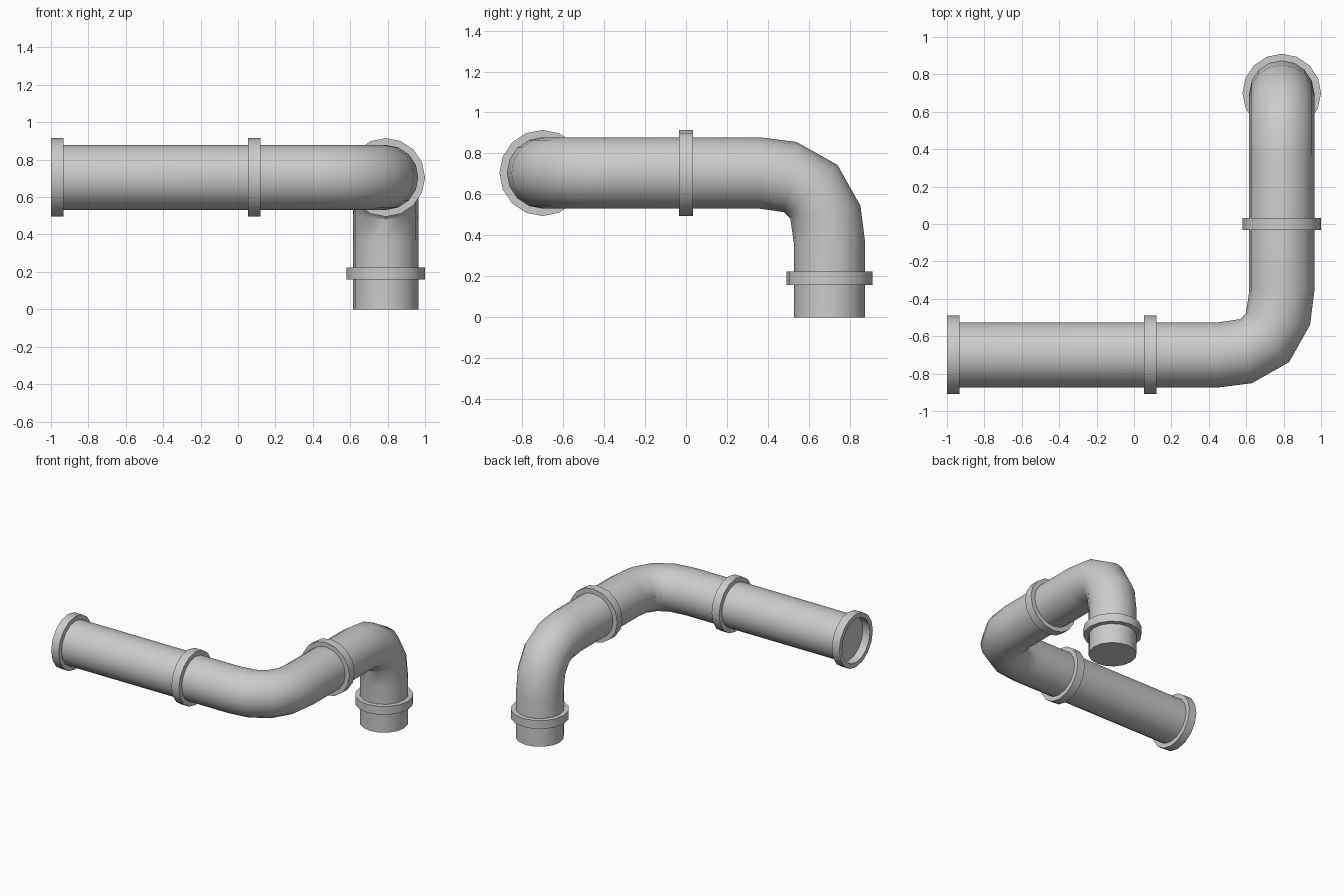
import bpy, bmesh, math
from mathutils import Vector

if "Cube" in bpy.data.objects:
    bpy.data.objects.remove(bpy.data.objects["Cube"])

SIDES = 16
PIPE_R, FLANGE_R, FLANGE_W = 0.174, 0.21, 0.066
X, Y, Z = Vector((1, 0, 0)), Vector((0, 1, 0)), Vector((0, 0, 1))


def circle(bm, c, t, n, r):
    b = t.cross(n)
    return [bm.verts.new(c + r * (math.cos(a) * n + math.sin(a) * b))
            for a in (2 * math.pi * i / SIDES for i in range(SIDES))]


def bridge(bm, a, b):
    for i in range(SIDES):
        j = (i + 1) % SIDES
        bm.faces.new((a[i], a[j], b[j], b[i]))


def finish(bm, name):
    bmesh.ops.recalc_face_normals(bm, faces=bm.faces)
    me = bpy.data.meshes.new(name)
    bm.to_mesh(me)
    bm.free()
    ob = bpy.data.objects.new(name, me)
    bpy.context.collection.objects.link(ob)
    bpy.ops.object.select_all(action='DESELECT')
    ob.select_set(True)
    bpy.context.view_layer.objects.active = ob
    bpy.ops.object.shade_smooth_by_angle(angle=math.radians(35))


def elbow(corner, d1, d2):
    """Centre points and tangents around a bend from direction d1 to d2."""
    steps = [(0.34, 0, 0), (0.191, 0.02, 10), (0.084, 0.084, 45),
             (0.02, 0.191, 80), (0, 0.34, 90)]
    return [(corner - d1 * u + d2 * v,
             d1 * math.cos(math.radians(a)) + d2 * math.sin(math.radians(a)))
            for u, v, a in steps]


# Bent pipe with closed ends
corner_a, corner_b = Vector((0.79, -0.70, 0.705)), Vector((0.79, 0.70, 0.705))
path = [(Vector((-0.937, -0.70, 0.705)), X)]
path += elbow(corner_a, X, Y) + elbow(corner_b, Y, -Z)
path += [(Vector((0.79, 0.70, 0)), -Z)]
bm = bmesh.new()
n, prev_t, rings = Z.copy(), X, []
for c, t in path:
    n = prev_t.rotation_difference(t) @ n
    rings.append(circle(bm, c, t, n, PIPE_R))
    prev_t = t
for a, b in zip(rings, rings[1:]):
    bridge(bm, a, b)
bm.faces.new(rings[0])
bm.faces.new(rings[-1])
finish(bm, "pipe")


# Flange collars
def flange(name, c, axis, up):
    bm = bmesh.new()
    h = axis * FLANGE_W / 2
    loops = [circle(bm, c + s * h, axis, up, r) for s, r in
             ((-1, PIPE_R), (-1, FLANGE_R), (1, FLANGE_R), (1, PIPE_R))]
    for i in range(4):
        bridge(bm, loops[i], loops[(i + 1) % 4])
    finish(bm, name)


flange("end_flange", Vector((-1 + FLANGE_W / 2, -0.70, 0.705)), X, Z)
flange("long_run_flange", Vector((0.086, -0.70, 0.705)), X, Z)
flange("middle_flange", Vector((0.79, 0, 0.705)), Y, Z)
flange("lower_flange", Vector((0.79, 0.70, 0.191)), Z, Y)
